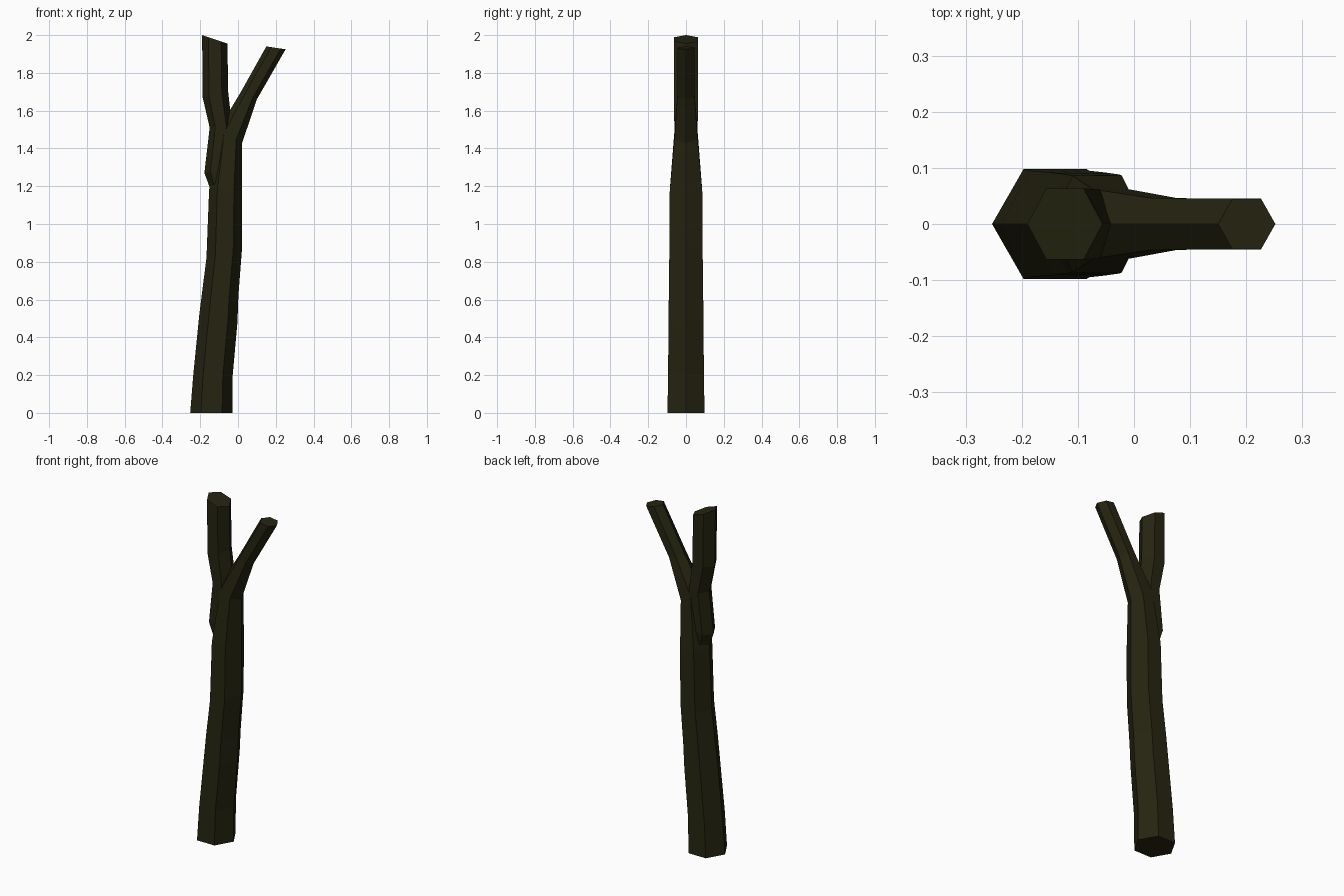
import bpy, bmesh
from mathutils import Vector

if "Cube" in bpy.data.objects:
    bpy.data.objects.remove(bpy.data.objects["Cube"])

bark = bpy.data.materials.new("dark olive bark")
bark.diffuse_color = (0.019, 0.018, 0.0055, 1)
bark.use_nodes = True
bark.node_tree.nodes["Principled BSDF"].inputs["Base Color"].default_value = bark.diffuse_color


def limb(name, rings):
    """Six-sided limb; each ring is (left x, left z, right x, right z, half depth)."""
    bm = bmesh.new()
    loops = []
    for lx, lz, rx, rz, h in rings:
        a, b = Vector((lx, 0, lz)), Vector((rx, 0, rz))
        shape = [(0, 0), (.25, -h), (.75, -h), (1, 0), (.75, h), (.25, h)]
        loops.append([bm.verts.new(a.lerp(b, t) + Vector((0, y, 0))) for t, y in shape])
    for lo, hi in zip(loops, loops[1:]):
        for i in range(6):
            j = (i + 1) % 6
            bm.faces.new((lo[i], lo[j], hi[j], hi[i]))
    bm.faces.new(loops[0][::-1])
    bm.faces.new(loops[-1])
    bmesh.ops.recalc_face_normals(bm, faces=bm.faces)
    me = bpy.data.meshes.new(name)
    bm.to_mesh(me)
    bm.free()
    me.materials.append(bark)
    ob = bpy.data.objects.new(name, me)
    bpy.context.collection.objects.link(ob)


# trunk that bends over into the thin right branch
limb("trunk_and_right_branch", [
    (-.253, 0, -.028, 0, .098),
    (-.237, .20, -.028, .20, .095),
    (-.205, .52, -.003, .48, .092),
    (-.190, .64, .002, .62, .091),
    (-.167, .82, .022, .88, .088),
    (-.153, 1.18, .022, 1.17, .086),
    (-.105, 1.50, .022, 1.43, .062),
    (.010, 1.69, .100, 1.66, .046),
    (.150, 1.94, .252, 1.925, .045),
])

# thicker left branch growing out of the trunk side
limb("left_branch", [
    (-.152, 1.20, -.060, 1.24, .050),
    (-.178, 1.27, -.050, 1.30, .060),
    (-.150, 1.51, -.032, 1.52, .062),
    (-.187, 1.67, -.052, 1.70, .063),
    (-.190, 2.00, -.056, 1.955, .063),
])
